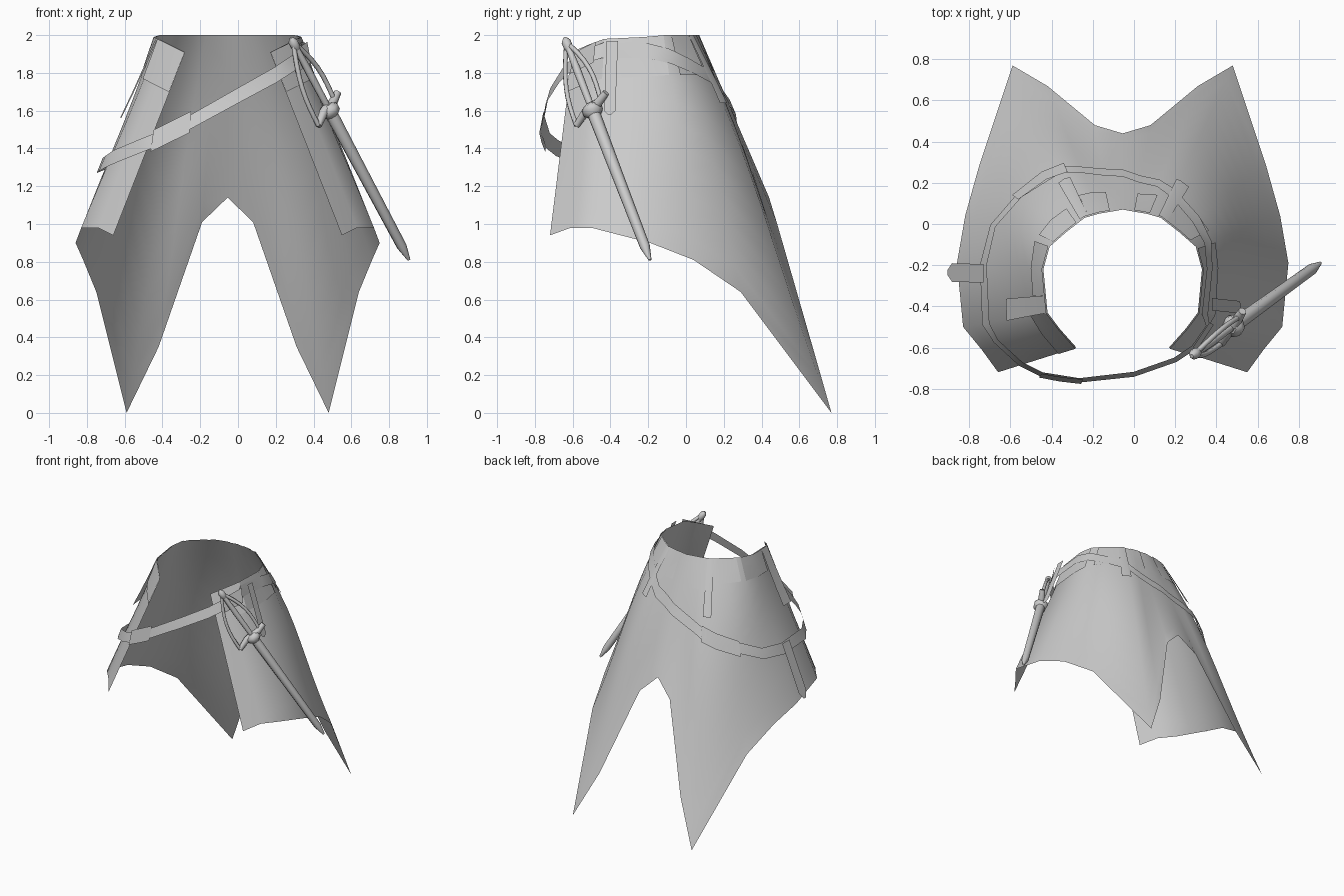
import bpy
import math
from mathutils import Vector

cube = bpy.data.objects.get("Cube")
if cube:
    bpy.data.objects.remove(cube, do_unlink=True)

GREY = (0.6, 0.6, 0.6, 1.0)
cloth = bpy.data.materials.new("plain_grey")
cloth.use_nodes = True
cloth.diffuse_color = GREY
cloth.node_tree.nodes["Principled BSDF"].inputs["Base Color"].default_value = GREY

MID_X = -0.055
AXIS = Vector((MID_X, -0.25, 0))


# ---------- helpers ----------
def finish(obj):
    """Give the object its material and smooth shading with sharp edges kept."""
    obj.data.materials.append(cloth)
    if obj.type == 'MESH':
        bpy.ops.object.select_all(action='DESELECT')
        obj.select_set(True)
        bpy.context.view_layer.objects.active = obj
        bpy.ops.object.shade_smooth_by_angle(angle=math.radians(60))
    return obj


def sheet(name, columns, closed=False):
    """Grid surface from columns of points, each running from top to bottom."""
    n, rows = len(columns), len(columns[0])
    verts = [p for col in columns for p in col]
    faces = []
    for i in range(n if closed else n - 1):
        a, b = i * rows, ((i + 1) % n) * rows
        faces += [(a + r, b + r, b + r + 1, a + r + 1) for r in range(rows - 1)]
    mesh = bpy.data.meshes.new(name)
    mesh.from_pydata(verts, [], faces)
    mesh.update()
    obj = bpy.data.objects.new(name, mesh)
    bpy.context.collection.objects.link(obj)
    return finish(obj)


def tube(name, points, radii, sides=2):
    """Round bar through the points with a radius at each one."""
    curve = bpy.data.curves.new(name, 'CURVE')
    curve.dimensions = '3D'
    curve.bevel_depth = 1.0
    curve.bevel_resolution = sides
    curve.use_fill_caps = True
    spline = curve.splines.new('POLY')
    spline.points.add(len(points) - 1)
    for dot, p, r in zip(spline.points, points, radii):
        dot.co = (*p, 1)
        dot.radius = r
    obj = bpy.data.objects.new(name, curve)
    bpy.context.collection.objects.link(obj)
    return finish(obj)


def outward(p):
    """Level direction pointing away from the middle of the skirt."""
    out = Vector(p) - AXIS
    out.z = 0
    return out.normalized()


# ---------- coat skirt ----------
# Half of the columns: waist point, hem point, outward bulge
half = [
    ((-0.28, -0.60, 1.91), (-0.66, -0.72, 0.94), 0),
    ((-0.36, -0.51, 1.95), (-0.74, -0.61, 0.98), 0),
    ((-0.42, -0.43, 1.98), (-0.83, -0.50, 0.98), -0.01),
    ((-0.44, -0.22, 1.99), (-0.86, -0.19, 0.90), -0.01),
    ((-0.41, -0.11, 2.0), (-0.82, 0.04, 0.81), 0.02),
    ((-0.33, -0.04, 2.0), (-0.75, 0.29, 0.64), 0.045),
    ((-0.24, 0.03, 2.0), (-0.59, 0.77, 0.0), 0.045),
    ((-0.17, 0.05, 2.0), (-0.42, 0.67, 0.35), 0.03),
    ((-0.11, 0.06, 2.0), (-0.19, 0.48, 1.01), 0),
    ((MID_X, 0.07, 2.0), (MID_X, 0.44, 1.14), 0),
]


def flip(p):
    return (2 * MID_X - p[0], p[1], p[2])


ribs = half + [(flip(a), flip(b), k) for a, b, k in reversed(half[:-1])]


def rib_at(c):
    """Waist point, hem point and bulge at a fractional column."""
    i = min(int(c), len(ribs) - 2)
    f = c - i
    (a, b, k), (d, e, m) = ribs[i], ribs[i + 1]
    return Vector(a).lerp(Vector(d), f), Vector(b).lerp(Vector(e), f), k + (m - k) * f


def surf(c, t, lift=0.0):
    """Point on the skirt, t from waist to hem, lifted outwards."""
    top, hem, bulge = rib_at(c)
    p = top.lerp(hem, t)
    return p + outward(p) * (bulge * math.sin(math.pi * t ** 0.6) ** 2 + lift)


def surf_z(c, z, lift):
    top, hem, _ = rib_at(c)
    return surf(c, (top.z - z) / (top.z - hem.z), lift)


ROWS = 10
sheet("coat_skirt", [[surf(c, r / ROWS) for r in range(ROWS + 1)] for c in range(len(ribs))])

# ---------- waistband panels and hanging tabs ----------
# First column, last column, depth, flare at the bottom
panels = [(0, 2, 0.21, 0), (2, 2.4, 0.42, 0.03), (2.4, 4, 0.16, 0), (4.3, 5.6, 0.16, 0),
          (5.8, 6.3, 0.38, 0.015), (6.3, 7.9, 0.21, 0), (10, 11.2, 0.19, 0),
          (11.8, 12.3, 0.36, 0.015), (12.3, 13.6, 0.21, 0), (14.1, 16, 0.21, 0),
          (16, 18, 0.21, 0)]
for n, (start, end, drop, flare) in enumerate(panels):
    stops = [start] + [c for c in range(len(ribs)) if start < c < end] + [end]
    columns = []
    for c in stops:
        z_top = rib_at(c)[0].z
        columns.append([surf_z(c, z_top - drop * r / 3, 0.007 + flare * r / 3) for r in range(4)])
    sheet(f"waistband_panel_{n + 1}", columns)

# ---------- slanted belt ----------
BELT = 0.08


def wrapped(c, z, height, lift):
    return [surf_z(c, z + height / 2, lift), surf_z(c, z - height / 2, lift)]


def hanging(p, height, shift=0.0):
    """Top and bottom of a free ribbon, leaning out a little at the bottom."""
    half_drop = Vector((0, 0, height / 2)) - outward(p) * 0.012
    middle = Vector(p) + outward(p) * shift
    return [middle + half_drop, middle - half_drop]


heights = [1.32, 1.31, 1.33, 1.4, 1.49, 1.54, 1.58, 1.62, 1.66, 1.7, 1.77, 1.84, 1.89, 1.92, 1.92]
belt = [wrapped(c, z, BELT, 0.035 if c < 5 else 0.014) for c, z in enumerate(heights, 2)]
free = [(0.36, -0.5, 1.9), (0.29, -0.6, 1.85), (0.2, -0.66, 1.79), (0, -0.73, 1.68),
        (-0.27, -0.76, 1.53), (-0.45, -0.73, 1.44), (-0.55, -0.68, 1.4), (-0.67, -0.57, 1.35)]
belt += [hanging(p, BELT) for p in free]
sheet("slanted_belt", belt, closed=True)

# Buckle plates and belt loops
sheet("front_buckle", [hanging(p, 0.115, 0.008) for p in
                       ((-0.25, -0.758, 1.54), (-0.35, -0.748, 1.49), (-0.45, -0.73, 1.44))])
sheet("back_buckle", [wrapped(c, z, 0.11, 0.024) for c, z in ((4.9, 1.39), (5.6, 1.455), (6.3, 1.505))])
sheet("hip_loop", [hanging(p, 0.11, 0.008) for p in ((0.37, -0.48, 1.91), (0.29, -0.6, 1.85))])


# ---------- loose straps ----------
def strap(name, start, end, width, taper):
    """Flat strap with its width along y and a pointed end."""
    a, b = Vector(start), Vector(end)
    side = Vector((0, width / 2, 0))
    neck = a.lerp(b, 1 - taper)
    sheet(name, [[a + side * s, neck + side * s, b + side * s * 0.3] for s in (-1, 0, 1)])


strap("belt_end", (-0.73, -0.24, 1.35), (-0.905, -0.235, 0.94), 0.09, 0.12)
strap("sword_hanger", (0.38, -0.39, 1.97), (0.52, -0.405, 1.58), 0.06, 0.05)

# ---------- sword ----------
pommel = Vector((0.28, -0.642, 1.985))
tip = Vector((0.905, -0.19, 0.81))
along = (tip - pommel).normalized()


def on_sword(f):
    return pommel.lerp(tip, f)


guard = on_sword(0.315)
tube("scabbard", [on_sword(f) for f in (0.31, 0.34, 0.6, 0.94, 1)], [0.03, 0.035, 0.031, 0.027, 0.008])
tube("grip", [on_sword(f) for f in (0.04, 0.15, 0.31)], [0.016, 0.021, 0.018])
tube("pommel_cap", [on_sword(f) for f in (0, 0.015, 0.04, 0.06)], [0.01, 0.025, 0.025, 0.012])

# Crossguard, shell and bows of the hand guard
cross = Vector((0.1, 0.16, 0.19))
cross = (cross - along * cross.dot(along)).normalized()
low_end = guard - cross * 0.13 + along * 0.03
high_end = guard + cross * 0.12 - along * 0.02
tube("crossguard", [low_end, guard - cross * 0.05, guard, guard + cross * 0.05, high_end],
     [0.018, 0.024, 0.03, 0.025, 0.02])
tube("shell_guard", [guard + along * d for d in (-0.02, 0.0, 0.03, 0.05)], [0.03, 0.055, 0.055, 0.035])
for name, end, way in (("knuckle_bow", low_end, -1), ("side_bow", guard + cross * 0.07, 1)):
    bow = []
    for k in range(9):
        f = k / 8
        swell = math.sin(math.pi * f) * 0.04
        bow.append(on_sword(0.02).lerp(end, f) + cross * way * swell)
    tube(name, bow, [0.013] * 9, 1)
